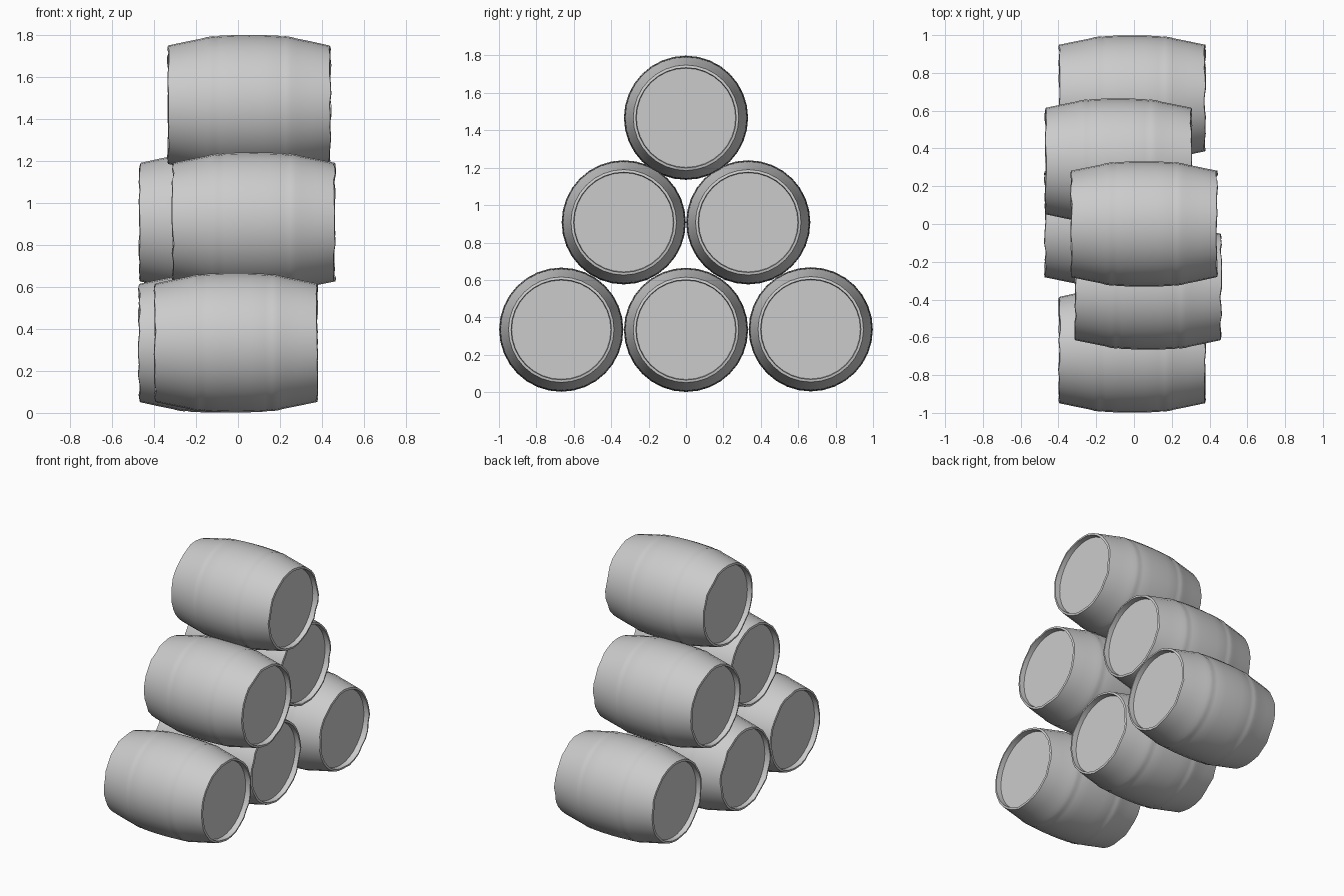
import bpy, bmesh, random
from math import cos, sin, tau, radians

if "Cube" in bpy.data.objects:
    bpy.data.objects.remove(bpy.data.objects["Cube"])

random.seed(3)
SEG = 32

# half profile (distance from barrel middle, radius): belly, hoop ridge, chime, recessed head
HALF = [(0.07, 0.331), (0.14, 0.328), (0.158, 0.324), (0.172, 0.326), (0.20, 0.322),
        (0.225, 0.315), (0.30, 0.300), (0.385, 0.282), (0.388, 0.268), (0.352, 0.265)]
PROFILE = [(-x, r) for x, r in reversed(HALF)] + [(0, 0.332)] + HALF


def barrel(name, x, y, z):
    bm = bmesh.new()
    # worn, slightly uneven stave ends
    wear = {s: [random.uniform(-0.006, 0.004) for _ in range(SEG)] for s in (-1, 1)}
    rings = []
    for px, r in PROFILE:
        side = 1 if px > 0 else -1
        ring = []
        for i in range(SEG):
            a = tau * i / SEG
            dx = side * wear[side][i] if abs(px) > 0.38 else 0
            ring.append(bm.verts.new((px + dx, r * cos(a), r * sin(a))))
        rings.append(ring)
    for a, b in zip(rings, rings[1:]):
        for i in range(SEG):
            j = (i + 1) % SEG
            bm.faces.new((a[i], a[j], b[j], b[i]))
    # flat heads
    bm.faces.new(rings[0])
    bm.faces.new(rings[-1])
    bmesh.ops.recalc_face_normals(bm, faces=bm.faces)
    me = bpy.data.meshes.new(name)
    bm.to_mesh(me)
    bm.free()
    ob = bpy.data.objects.new(name, me)
    ob.location = (x, y, z)
    bpy.context.collection.objects.link(ob)
    bpy.ops.object.select_all(action='DESELECT')
    ob.select_set(True)
    bpy.context.view_layer.objects.active = ob
    bpy.ops.object.shade_smooth_by_angle(angle=radians(40))


# pyramid stack: three, two, one
barrel("barrel_bottom_front", -0.01, -0.667, 0.334)
barrel("barrel_bottom_middle", -0.085, 0.0, 0.333)
barrel("barrel_bottom_back", -0.01, 0.667, 0.336)
barrel("barrel_middle_front", 0.075, -0.333, 0.908)
barrel("barrel_middle_back", -0.083, 0.333, 0.908)
barrel("barrel_top", 0.053, 0.0, 1.467)
